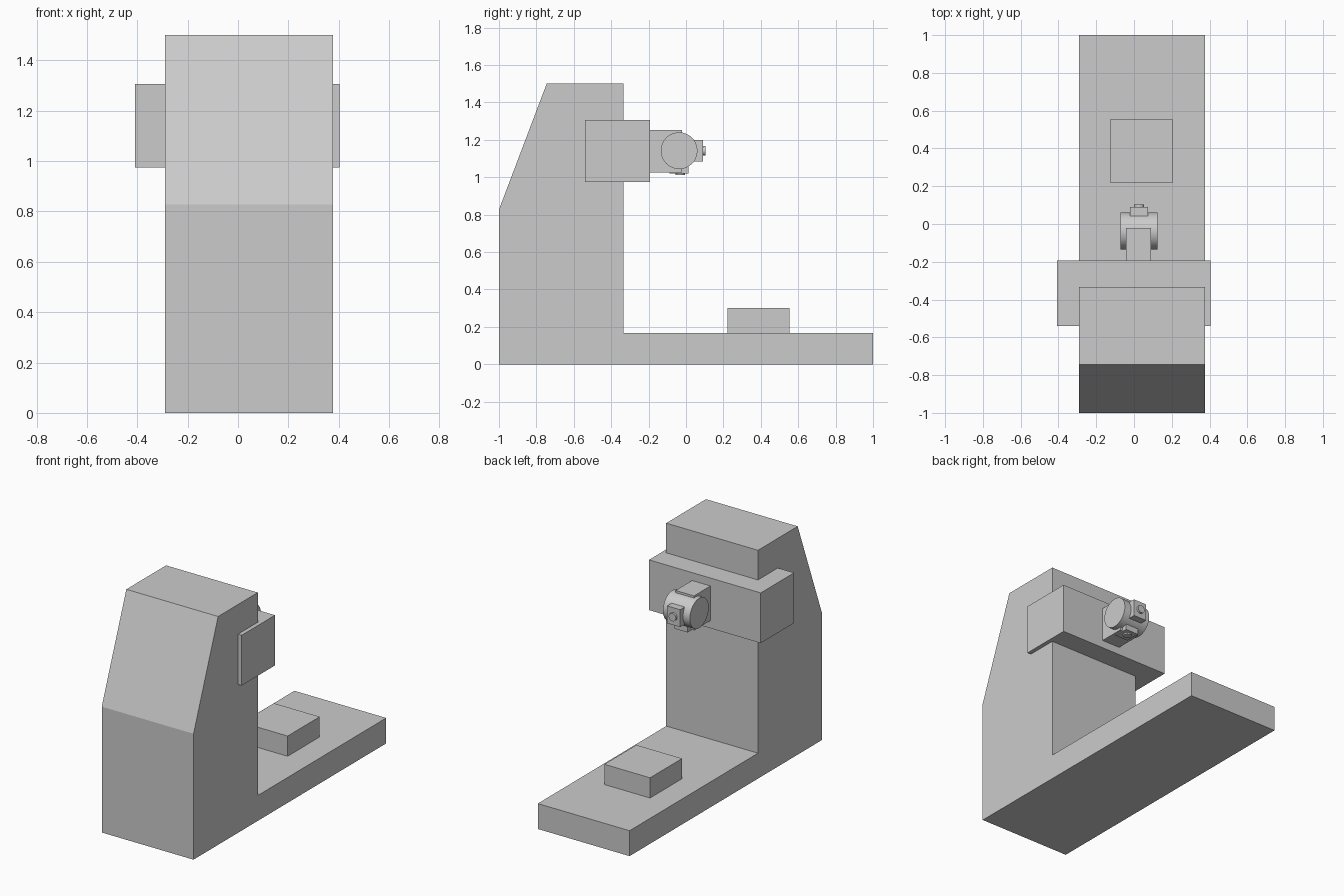
import bpy
import bmesh
from math import pi, radians

if "Cube" in bpy.data.objects:
    bpy.data.objects.remove(bpy.data.objects["Cube"])


def box(name, x, y, z):
    """Box from its extents along each axis."""
    bpy.ops.mesh.primitive_cube_add(size=1)
    ob = bpy.context.object
    ob.name = name
    for v in ob.data.vertices:
        v.co = [(a + b) / 2 + c * (b - a) for c, (a, b) in zip(v.co, (x, y, z))]
    return ob


def cylinder(name, centre, radius, length, rotation, sides=64):
    bpy.ops.mesh.primitive_cylinder_add(vertices=sides, radius=radius, depth=length,
                                        location=centre, rotation=rotation)
    ob = bpy.context.object
    ob.name = name
    bpy.ops.object.shade_smooth_by_angle(angle=radians(30))
    return ob


def side_profile(name, points, x0, x1):
    """Extrude a (y, z) outline from x0 to x1."""
    bm = bmesh.new()
    face = bm.faces.new([bm.verts.new((x0, y, z)) for y, z in points])
    ext = bmesh.ops.extrude_face_region(bm, geom=[face])
    verts = [g for g in ext["geom"] if isinstance(g, bmesh.types.BMVert)]
    bmesh.ops.translate(bm, verts=verts, vec=(x1 - x0, 0, 0))
    bmesh.ops.recalc_face_normals(bm, faces=bm.faces[:])
    mesh = bpy.data.meshes.new(name)
    bm.to_mesh(mesh)
    bm.free()
    ob = bpy.data.objects.new(name, mesh)
    bpy.context.collection.objects.link(ob)
    return ob


# Bed, work table and sloping-backed column
X0, X1 = -0.29, 0.377
BED_TOP = 0.167
box("bed", (X0, X1), (-1, 1), (0, BED_TOP))
box("work_table", (-0.126, 0.206), (0.221, 0.553), (BED_TOP, 0.3))
side_profile("column", [(-1, BED_TOP), (-0.333, BED_TOP), (-0.333, 1.5),
                        (-0.745, 1.5), (-1, 0.827)], X0, X1)

# Cross slide through the column and its arm
box("cross_slide", (-0.408, 0.404), (-0.539, -0.193), (0.975, 1.305))
box("head_arm", (-0.043, 0.091), (-0.193, -0.022), (1.026, 1.253))

# Swivel drum with a tool holder in front and one below
CX, CY, CZ = 0.027, -0.037, 1.142
cylinder("swivel_drum", (CX, CY, CZ), 0.098, 0.195, (0, pi / 2, 0))
box("front_holder", (CX - 0.048, CX + 0.048), (0.03, 0.09), (CZ - 0.057, CZ + 0.057))
cylinder("front_spindle", (CX, 0.092, CZ), 0.026, 0.024, (pi / 2, 0, 0), 32)
box("lower_holder", (CX - 0.048, CX + 0.048), (CY - 0.05, CY + 0.05), (1.02, 1.07))
cylinder("lower_spindle", (CX, -0.031, 1.021), 0.026, 0.02, (0, 0, 0), 32)
